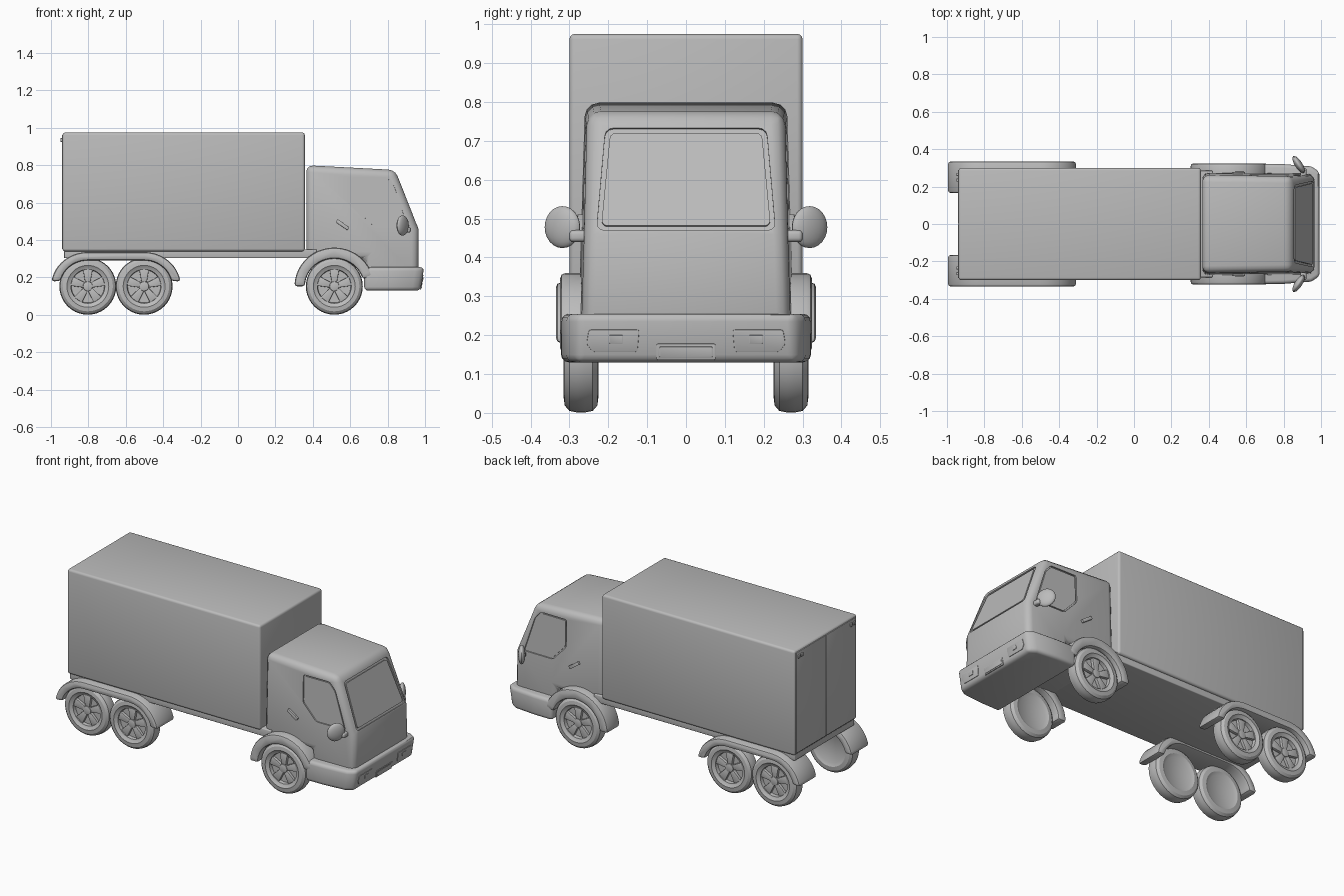
import bpy, bmesh
from math import radians, sin, cos, pi
from mathutils import Vector, Matrix

old = bpy.data.objects.get("Cube")
if old:
    bpy.data.objects.remove(old, do_unlink=True)

GREY = (0.5, 0.5, 0.5, 1)
mat = bpy.data.materials.new("plain grey")
mat.use_nodes = True
mat.diffuse_color = GREY
bsdf = next(n for n in mat.node_tree.nodes if n.type == 'BSDF_PRINCIPLED')
bsdf.inputs["Base Color"].default_value = GREY


def activate(ob):
    bpy.ops.object.select_all(action='DESELECT')
    ob.select_set(True)
    bpy.context.view_layer.objects.active = ob


def make(name, bm, bevel=0, segments=3, cutters=()):
    """Turn a bmesh into an object, bevel it, cut it and shade it."""
    bmesh.ops.recalc_face_normals(bm, faces=bm.faces)
    mesh = bpy.data.meshes.new(name)
    bm.to_mesh(mesh)
    bm.free()
    mesh.materials.append(mat)
    ob = bpy.data.objects.new(name, mesh)
    bpy.context.collection.objects.link(ob)
    activate(ob)
    if bevel:
        mod = ob.modifiers.new("bevel", 'BEVEL')
        mod.width, mod.segments = bevel, segments
        mod.limit_method, mod.angle_limit = 'ANGLE', radians(30)
        bpy.ops.object.modifier_apply(modifier=mod.name)
    for cutter in cutters:
        activate(ob)
        mod = ob.modifiers.new("cut", 'BOOLEAN')
        mod.operation, mod.object, mod.solver = 'DIFFERENCE', cutter, 'EXACT'
        bpy.ops.object.modifier_apply(modifier=mod.name)
        bpy.data.objects.remove(cutter, do_unlink=True)
    activate(ob)
    bpy.ops.object.shade_smooth_by_angle(angle=radians(32))
    return ob


def panel(name, points, normal, low, high, corner=0, bevel=0):
    """Flat polygon with rounded corners, extruded along its normal."""
    n = Vector(normal).normalized()
    bm = bmesh.new()
    bm.faces.new([bm.verts.new(Vector(p) + n * low) for p in points])
    if corner:
        bmesh.ops.bevel(bm, geom=bm.verts[:], offset=corner, segments=3,
                        profile=0.5, affect='VERTICES')
    ext = bmesh.ops.extrude_face_region(bm, geom=bm.faces[:])
    moved = [g for g in ext["geom"] if isinstance(g, bmesh.types.BMVert)]
    bmesh.ops.translate(bm, verts=moved, vec=n * (high - low))
    return make(name, bm, bevel, 2)


def box(name, low, high, bevel=0):
    lo, hi = Vector(low), Vector(high)
    bm = bmesh.new()
    bmesh.ops.create_cube(bm, size=1)
    for v in bm.verts:
        v.co = (lo + hi) / 2 + v.co * (hi - lo)
    return make(name, bm, bevel)


def arc(cx, rx, rz, start, end, steps=12):
    angles = [radians(start + (end - start) * i / steps) for i in range(steps + 1)]
    return [(cx + rx * cos(a), AXLE_Z + rz * sin(a)) for a in angles]


def side_y(x, z):
    """Half width of the cab, which narrows upward and forward."""
    return 0.29 - 0.03 * z - 0.015 * x


def side_points(points, s):
    return [(x, s * side_y(x, z), z) for x, z in points]


AXLE_Z = 0.153
SIDES = {"left": 1, "right": -1}

# Cargo box, chassis and rear doors
box("cargo_box", (-0.938, -0.3, 0.34), (0.357, 0.3, 0.975), 0.014)
box("chassis", (-0.93, -0.285, 0.303), (0.42, 0.285, 0.35), 0.005)
for side, s in SIDES.items():
    y0, y1 = sorted((0.003 * s, 0.288 * s))
    box("rear_door_" + side, (-0.942, y0, 0.352), (-0.93, y1, 0.963), 0.002)
    for i, y in enumerate((0.235, 0.265)):
        box(f"door_hinge_{side}_{i}", (-0.95, s * y - 0.008, 0.925),
            (-0.935, s * y + 0.008, 0.945), 0.003)

# Window outlines
slope = Vector((0.315, 0, 0.125)).normalized()


def windshield(gap):
    rows = ((0.47 + gap, 0.23 - gap), (0.733 - gap, 0.207 - gap))
    pts = [(y, z) for (z, w), sgn in zip(rows, (1, -1)) for y in (-w * sgn, w * sgn)]
    return [(0.965 - (z - 0.46) * 0.125 / 0.315, y, z) for y, z in pts]


window = [(0.62, 0.735), (0.795, 0.735), (0.835, 0.69), (0.905, 0.475),
          (0.71, 0.475), (0.62, 0.57)]
wx = sum(p[0] for p in window) / len(window)
wz = sum(p[1] for p in window) / len(window)
pane = [(wx + (x - wx) * 0.94, wz + (z - wz) * 0.94) for x, z in window]

# Cab shell with recessed windows
cutters = [panel("cutter", windshield(0), slope, -0.008, 0.03, 0.02)]
for s in SIDES.values():
    cutters.append(panel("cutter", side_points(window, s), (0.015, s, 0.03),
                         -0.008, 0.03, 0.012))
for c in cutters:
    c.hide_render = True
outline = [(0.365, 0.3), (0.68, 0.3), (0.68, 0.2), (0.965, 0.2),
           (0.965, 0.46), (0.84, 0.775), (0.365, 0.8)]
bm = bmesh.new()
ends = [[bm.verts.new(p) for p in side_points(outline, s)] for s in (1, -1)]
for end in ends:
    bm.faces.new(end)
for i in range(len(outline)):
    j = (i + 1) % len(outline)
    bm.faces.new((ends[0][i], ends[0][j], ends[1][j], ends[1][i]))
make("cab", bm, 0.036, 3, cutters)
panel("windshield_glass", windshield(0.012), slope, -0.012, -0.001, 0.016)

# Bumper, narrowing toward the front and leaning in at the bottom
half = [(0.675, 0.322), (0.8, 0.32), (0.95, 0.308), (0.995, 0.28)]
ring = half + [(x, -y) for x, y in reversed(half)]
bm = bmesh.new()
low = [bm.verts.new((x - (0.02 if x > 0.9 else 0), y, 0.13)) for x, y in ring]
top = [bm.verts.new((x, y, 0.255)) for x, y in ring]
bm.faces.new(low)
bm.faces.new(top)
for i in range(len(ring)):
    j = (i + 1) % len(ring)
    bm.faces.new((low[i], low[j], top[j], top[i]))
make("bumper", bm, 0.02)


def front_plate(name, yz, low, high, corner):
    pts = [(0.975 + 0.16 * (z - 0.13), y, z) for y, z in yz]
    return panel(name, pts, (0.987, 0, -0.158), low, high, corner, 0.002)


def rect(y, z, w, h):
    return [(y - w, z - h), (y + w, z - h), (y + w, z + h), (y - w, z + h)]


front_plate("number_plate_frame", rect(0, 0.157, 0.076, 0.021), -0.004, 0.003, 0.004)
front_plate("number_plate", rect(0, 0.157, 0.068, 0.014), -0.002, 0.005, 0.003)


def wheel(name, x, s):
    """Tyre and dished rim turned around the axle, with five wide spokes."""
    profile = [(0, 0.012), (0.088, 0.014), (0.091, 0.034), (0.1, 0.037),
               (0.112, 0.045), (0.134, 0.042), (0.148, 0.03), (0.152, 0.01),
               (0.152, -0.01), (0.148, -0.03), (0.134, -0.042), (0.11, -0.045),
               (0.09, -0.035), (0, -0.03)]
    centre = Vector((x, 0.27 * s, AXLE_Z))
    bm = bmesh.new()
    verts = [bm.verts.new(centre + Vector((r, s * o, 0))) for r, o in profile]
    edges = [bm.edges.new(pair) for pair in zip(verts, verts[1:])]
    bmesh.ops.spin(bm, geom=verts + edges, cent=centre, axis=(0, 1, 0),
                   angle=2 * pi, steps=40, use_duplicate=False)
    bmesh.ops.remove_doubles(bm, verts=bm.verts, dist=0.0005)
    make(name, bm)
    for k in range(5):
        turn = Matrix.Rotation(2 * pi * k / 5, 3, 'Y')
        shape = [(-0.012, 0.01), (0.012, 0.01), (0.026, 0.09), (-0.026, 0.09)]
        pts = [centre + turn @ Vector((a, 0, b)) for a, b in shape]
        panel(f"{name}_spoke_{k}", pts, (0, s, 0), 0.01, 0.03, 0, 0.003)
    bm = bmesh.new()
    bmesh.ops.create_cone(bm, cap_ends=True, segments=20, radius1=0.026, radius2=0.026,
                          depth=0.03, matrix=Matrix.Translation(centre + Vector((0, 0.019 * s, 0)))
                          @ Matrix.Rotation(pi / 2, 4, 'X'))
    make(name + "_hub", bm, 0.004, 2)


def fender(name, outer, inner, s, inside, outside):
    pts = [(x, s * inside, z) for x, z in outer + inner[::-1]]
    panel(name, pts, (0, s, 0), 0, outside - inside, 0, 0.014)


for side, s in SIDES.items():
    # Wheels and fenders
    for label, x in (("rear", -0.803), ("middle", -0.502), ("front", 0.515)):
        wheel(f"{label}_wheel_{side}", x, s)
    fender("rear_fender_" + side,
           arc(-0.803, 0.196, 0.183, 172, 90) + arc(-0.502, 0.196, 0.183, 90, 8),
           arc(-0.803, 0.148, 0.138, 168, 90) + arc(-0.502, 0.148, 0.138, 90, 12),
           s, 0.165, 0.335)
    fender("front_fender_" + side, arc(0.515, 0.213, 0.207, 180, 15, 20),
           arc(0.515, 0.157, 0.148, 180, 15, 20), s, 0.2, 0.324)

    # Side window and door handle
    n = (0.015, s, 0.03)
    panel("side_glass_" + side, side_points(pane, s), n, -0.012, -0.002, 0.01)
    grip = [(0.532, 0.512), (0.595, 0.468), (0.585, 0.452), (0.522, 0.496)]
    panel("door_handle_" + side, side_points(grip, s), n, -0.005, 0.012, 0.004, 0.003)

    # Wing mirror on a short arm
    bm = bmesh.new()
    place = Matrix.Translation((0.88, 0.318 * s, 0.478)) @ Matrix.Rotation(s * radians(33), 4, 'Z')
    bmesh.ops.create_uvsphere(bm, u_segments=20, v_segments=12, radius=1,
                              matrix=place @ Matrix.Diagonal((0.02, 0.053, 0.054, 1)))
    make("mirror_" + side, bm)
    box("mirror_arm_" + side, (0.89, min(0.25 * s, 0.3 * s), 0.44),
        (0.922, max(0.25 * s, 0.3 * s), 0.47), 0.01)

    # Headlight with a small square lamp
    lamp = [(0.125 * s, 0.157), (0.24 * s, 0.157), (0.256 * s, 0.178),
            (0.25 * s, 0.214), (0.12 * s, 0.214)]
    front_plate("headlight_" + side, lamp, -0.004, 0.003, 0.006)
    front_plate("headlight_lamp_" + side, rect(0.18 * s, 0.19, 0.017, 0.011), 0, 0.006, 0.002)
